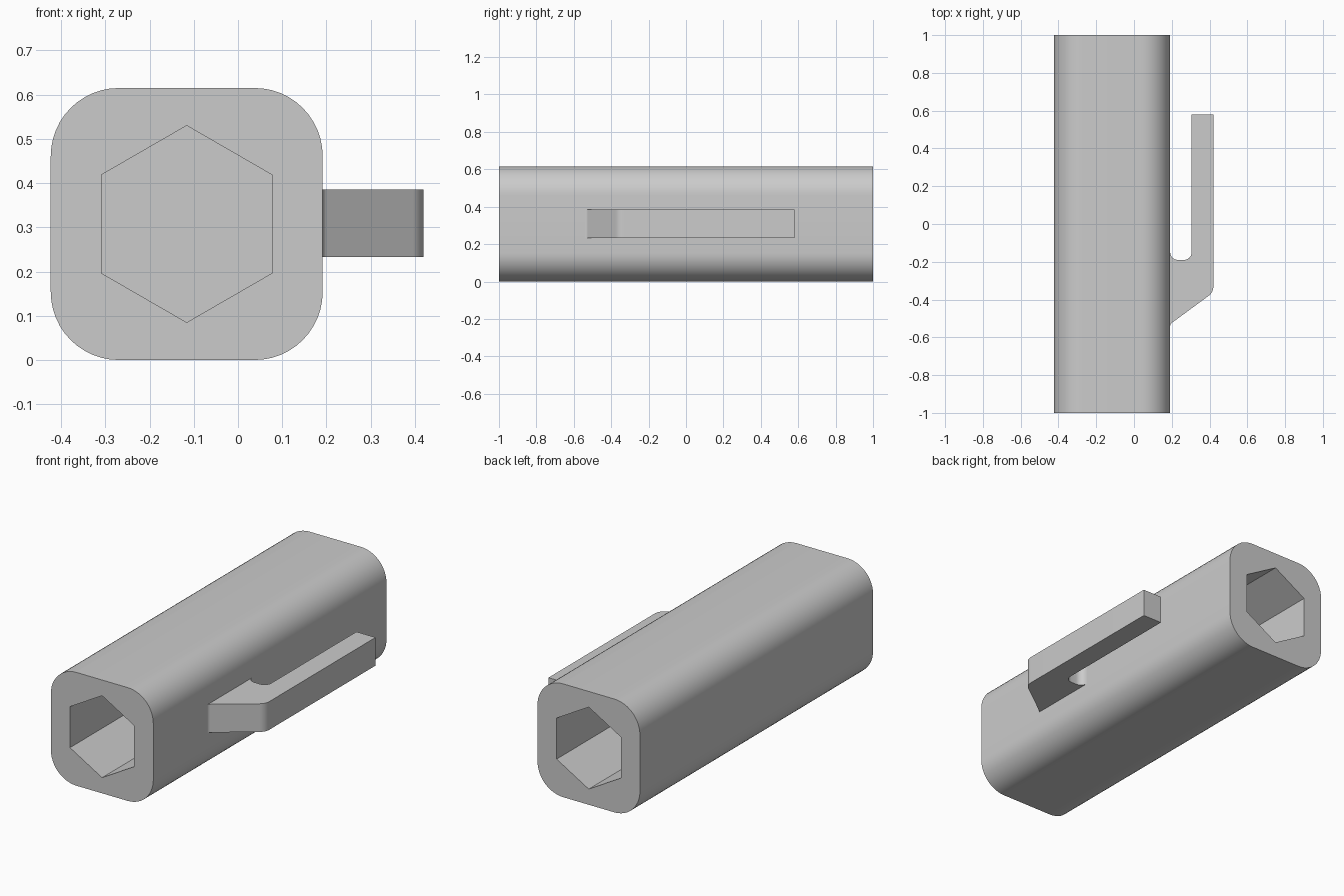
import bpy, bmesh, math
from mathutils import Vector

cube = bpy.data.objects.get("Cube")
if cube:
    bpy.data.objects.remove(cube, do_unlink=True)

grey = bpy.data.materials.new("plain grey")
grey.use_nodes = True
grey.diffuse_color = (0.6, 0.6, 0.6, 1)
grey.node_tree.nodes["Principled BSDF"].inputs["Base Color"].default_value = (0.6, 0.6, 0.6, 1)

CX, CZ = -0.116, 0.3075     # sleeve axis
HALF = 0.3075               # half width of the sleeve
SIDE = CX + HALF            # side wall carrying the clip


def round_corners(corners, steps=8):
    """Turn (x, y, radius) corners into an outline with arcs at the corners."""
    out = []
    for i, (x, y, r) in enumerate(corners):
        p = Vector((x, y))
        if r == 0:
            out.append(p)
            continue
        a = (Vector(corners[i - 1][:2]) - p).normalized()
        b = (Vector(corners[(i + 1) % len(corners)][:2]) - p).normalized()
        half = a.angle(b) / 2
        centre = p + (a + b).normalized() * r / math.sin(half)
        start = p + a * r / math.tan(half) - centre
        end = p + b * r / math.tan(half) - centre
        sweep = start.angle(end)
        for k in range(steps + 1):
            t = k / steps
            out.append(centre + (start * math.sin((1 - t) * sweep)
                                 + end * math.sin(t * sweep)) / math.sin(sweep))
    return out


def prism(name, points, offset):
    """Extrude a closed 3D outline along the offset."""
    bm = bmesh.new()
    face = bm.faces.new([bm.verts.new(p) for p in points])
    geo = bmesh.ops.extrude_face_region(bm, geom=[face], use_keep_orig=True)["geom"]
    bmesh.ops.translate(bm, vec=offset,
                        verts=[g for g in geo if isinstance(g, bmesh.types.BMVert)])
    bmesh.ops.recalc_face_normals(bm, faces=bm.faces)
    mesh = bpy.data.meshes.new(name)
    bm.to_mesh(mesh)
    bm.free()
    mesh.materials.append(grey)
    obj = bpy.data.objects.new(name, mesh)
    bpy.context.collection.objects.link(obj)
    return obj


def select(obj):
    bpy.ops.object.select_all(action='DESELECT')
    obj.select_set(True)
    bpy.context.view_layer.objects.active = obj


# Long square sleeve with rounded edges
square = [(sx * HALF, sz * HALF, HALF / 2)
          for sx, sz in ((-1, -1), (1, -1), (1, 1), (-1, 1))]
sleeve = prism("sleeve", [(CX + p.x, -1, CZ + p.y) for p in round_corners(square, 12)],
               (0, 2, 0))

# Hexagonal blind socket in each end
DEPTH, HEX = 0.9, 0.2225
for end in (-1, 1):
    ring = [(CX + HEX * math.sin(k * math.pi / 3), end * 1.1,
             CZ + HEX * math.cos(k * math.pi / 3)) for k in range(6)]
    cutter = prism("socket_cutter", ring, (0, -end * (DEPTH + 0.1), 0))
    cutter.hide_render = True
    select(sleeve)
    mod = sleeve.modifiers.new("socket", 'BOOLEAN')
    mod.operation, mod.solver, mod.object = 'DIFFERENCE', 'EXACT', cutter
    bpy.ops.object.modifier_apply(modifier=mod.name)
    bpy.data.objects.remove(cutter, do_unlink=True)

# Side clip: sloped root, long free arm, rounded slot bottom
ROOT = SIDE - 0.04
clip_outline = round_corners([
    (ROOT, -0.54, 0), (SIDE, -0.54, 0), (SIDE, -0.53, 0.02),
    (0.42, -0.362, 0.06), (0.42, 0.58, 0), (0.305, 0.58, 0),
    (0.305, -0.19, 0.04), (SIDE, -0.19, 0.04), (SIDE, -0.14, 0), (ROOT, -0.14, 0)])
clip = prism("side_clip", [(p.x, p.y, 0.233) for p in clip_outline], (0, 0, 0.153))

for obj in (sleeve, clip):
    select(obj)
    bpy.ops.object.shade_smooth_by_angle(angle=math.radians(30))
